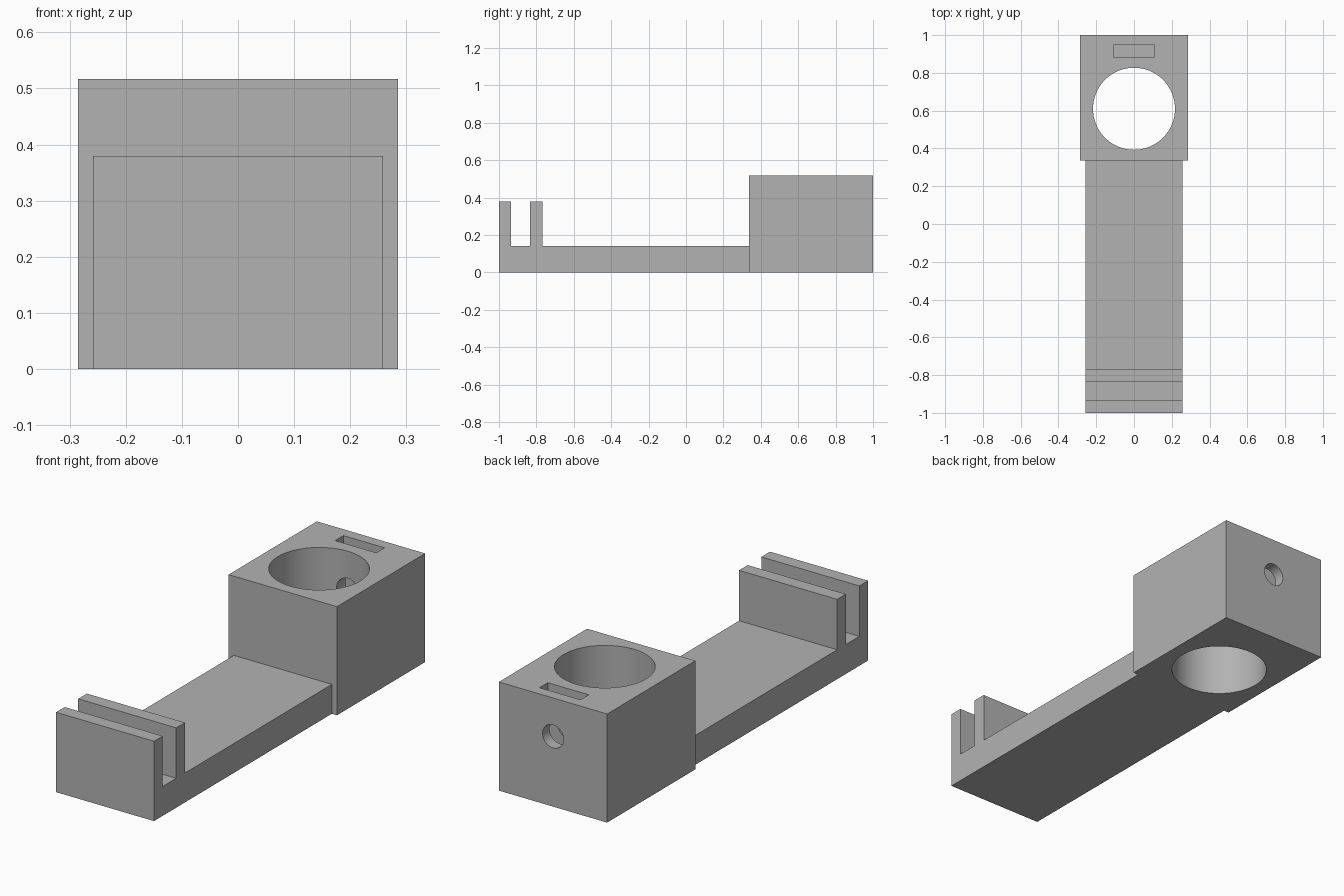
import bpy, bmesh, math
from mathutils import Matrix, Vector

if "Cube" in bpy.data.objects:
    bpy.data.objects.remove(bpy.data.objects["Cube"])

grey = bpy.data.materials.new("plain grey")
grey.diffuse_color = (0.45, 0.45, 0.45, 1)
grey.use_nodes = True
grey.node_tree.nodes["Principled BSDF"].inputs["Base Color"].default_value = grey.diffuse_color


def finish(bm, name):
    bmesh.ops.recalc_face_normals(bm, faces=bm.faces)
    me = bpy.data.meshes.new(name)
    bm.to_mesh(me)
    bm.free()
    me.materials.append(grey)
    ob = bpy.data.objects.new(name, me)
    bpy.context.collection.objects.link(ob)
    return ob


def box(name, lo, hi):
    lo, hi = Vector(lo), Vector(hi)
    bm = bmesh.new()
    bmesh.ops.create_cube(bm, size=1, matrix=Matrix.Translation((lo + hi) / 2)
                          @ Matrix.Diagonal((*(hi - lo), 1)))
    return finish(bm, name)


def cylinder(name, centre, radius, depth, sides, tilt=0):
    bm = bmesh.new()
    bmesh.ops.create_cone(bm, cap_ends=True, segments=sides, radius1=radius,
                          radius2=radius, depth=depth,
                          matrix=Matrix.Translation(centre) @ Matrix.Rotation(tilt, 4, 'X'))
    return finish(bm, name)


def combine(target, other, operation):
    other.hide_render = True
    mod = target.modifiers.new(other.name, 'BOOLEAN')
    mod.operation = operation
    mod.solver = 'EXACT'
    mod.object = other
    bpy.context.view_layer.objects.active = target
    bpy.ops.object.modifier_apply(modifier=mod.name)
    bpy.data.objects.remove(other, do_unlink=True)


# Arm with two upright walls at the front, extruded from its side profile
profile = [(-1, 0), (0.36, 0), (0.36, 0.14), (-0.768, 0.14), (-0.768, 0.38),
           (-0.833, 0.38), (-0.833, 0.14), (-0.935, 0.14), (-0.935, 0.38), (-1, 0.38)]
bm = bmesh.new()
side = bm.faces.new([bm.verts.new((-0.258, y, z)) for y, z in profile])
ext = bmesh.ops.extrude_face_region(bm, geom=[side], use_keep_orig=True)
bmesh.ops.translate(bm, vec=(0.516, 0, 0),
                    verts=[g for g in ext["geom"] if isinstance(g, bmesh.types.BMVert)])
arm = finish(bm, "arm")

# Clamp block, joined to the arm
holder = box("slotted_arm_with_clamp_block", (-0.285, 0.337, 0), (0.285, 1, 0.517))
combine(holder, arm, 'UNION')

# Pole bore, nut slot and screw hole through the back wall
combine(holder, cylinder("pole_bore", (0, 0.61, 0.25), 0.217, 1, 96), 'DIFFERENCE')
combine(holder, box("nut_slot", (-0.108, 0.885, 0.225), (0.108, 0.947, 0.7)), 'DIFFERENCE')
combine(holder, cylinder("screw_hole", (0, 0.9, 0.334), 0.055, 0.5, 40, math.pi / 2), 'DIFFERENCE')

# Smooth bores, sharp block edges
bpy.ops.object.select_all(action='DESELECT')
holder.select_set(True)
bpy.context.view_layer.objects.active = holder
bpy.ops.object.shade_smooth_by_angle(angle=math.radians(30))
